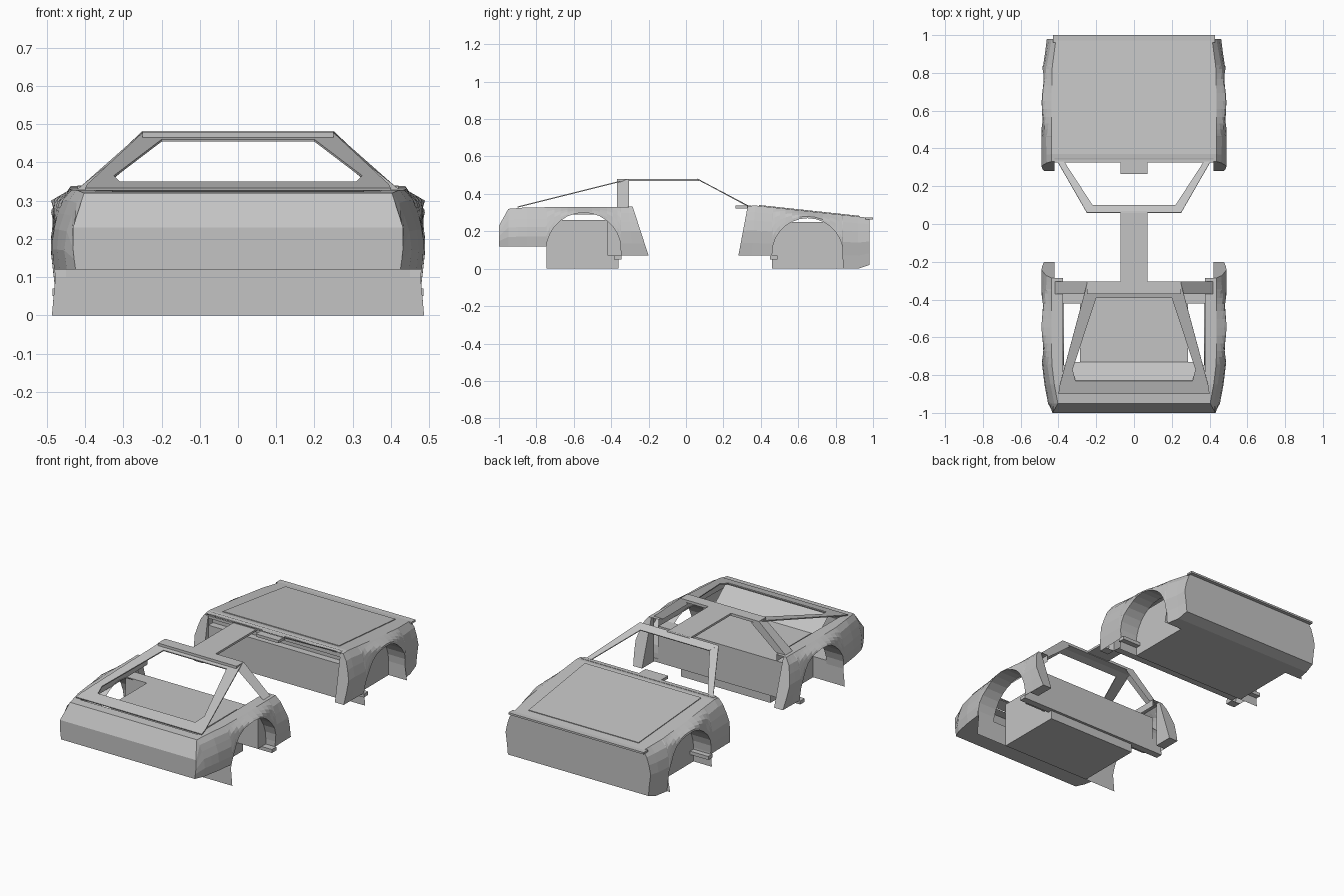
import bpy, bmesh, math

if "Cube" in bpy.data.objects:
    bpy.data.objects.remove(bpy.data.objects["Cube"])

paint = bpy.data.materials.new("body_grey")
paint.diffuse_color = (0.55, 0.55, 0.55, 1)
paint.use_nodes = True
paint.node_tree.nodes["Principled BSDF"].inputs["Base Color"].default_value = paint.diffuse_color


def make(name, faces, mirror=False, thick=0):
    """Object from a list of faces, each a list of points."""
    bm = bmesh.new()
    for f in faces:
        for s in ((1, -1) if mirror else (1,)):
            bm.faces.new([bm.verts.new((p[0] * s, p[1], p[2])) for p in f])
    bmesh.ops.remove_doubles(bm, verts=bm.verts, dist=0.0005)
    bmesh.ops.recalc_face_normals(bm, faces=bm.faces)
    me = bpy.data.meshes.new(name)
    bm.to_mesh(me)
    bm.free()
    me.materials.append(paint)
    ob = bpy.data.objects.new(name, me)
    bpy.context.collection.objects.link(ob)
    if thick:
        m = ob.modifiers.new("thickness", 'SOLIDIFY')
        m.thickness = thick
        m.offset = 0
    return ob


def strips(a, b):
    """Quads between two point rows."""
    return [[a[i], a[i + 1], b[i + 1], b[i]] for i in range(len(a) - 1)]


def sweep(name, prof, hw):
    """A (y, z) profile swept across the car."""
    return make(name, strips([(-hw, y, z) for y, z in prof], [(hw, y, z) for y, z in prof]))


def box(name, x0, x1, y0, y1, z0, z1, mirror=False):
    c = [(x, y, z) for x in (x0, x1) for y in (y0, y1) for z in (z0, z1)]
    idx = [(0, 1, 3, 2), (4, 5, 7, 6), (0, 1, 5, 4), (2, 3, 7, 6), (0, 2, 6, 4), (1, 3, 7, 5)]
    return make(name, [[c[i] for i in f] for f in idx], mirror)


def lerp(t, pts):
    for (a, u), (b, v) in zip(pts, pts[1:]):
        if t <= b:
            return u + (v - u) * max(0, (t - a) / (b - a))
    return pts[-1][1]


# Side shape: half width along the car, shoulder height, tuck-in towards top and sill
WIDTH = [(-1, .432), (-.95, .455), (-.85, .474), (-.74, .487), (-.55, .49),
         (.6, .49), (.83, .485), (.98, .465), (1, .46)]
SHOULDER = [(-1, .23), (-.95, .32), (-.85, .328), (.33, .335), (.35, .34), (1, .27)]


def side_x(y, z, yc):
    d = lerp(y, SHOULDER) - z
    b = math.exp(-((y - yc) / .15) ** 2)
    tuck = lerp(d, [(0, .052), (.03, .03 * (1 - b)), (.12, 0)])
    k = lerp(y, [(-1, 0), (-.95, 1)])
    low = lerp(z, [(0, .02), (.07, .014), (.17, 0)]) * (1 - b)
    return lerp(y, WIDTH) - tuck * k - low


def columns(ends, yc):
    """Columns of points from (bottom y, z, top y) up to the shoulder."""
    out = []
    for y0, z0, y1 in ends:
        z1 = lerp(y1, SHOULDER)
        col = []
        for t in (0, .25, .5, .7, .87, 1):
            y, z = y0 + (y1 - y0) * t, z0 + (z1 - z0) * t
            col.append((side_x(y, z, yc), y, z))
        out.append(col)
    return out


def arch(yc, zc, r, n=14):
    return [(yc - r * math.cos(math.pi * i / n), zc + r * math.sin(math.pi * i / n))
            for i in range(1, n)]


def panel(name, cols):
    return make(name, [q for a, b in zip(cols, cols[1:]) for q in strips(a, b)], True)


def liner(name, pts, yc):
    outer = [(side_x(y, z, yc) if z > .06 else .487, y, z) for y, z in pts]
    return make(name, strips(outer, [(.37, y, z) for y, z in pts]), True)


def jamb(name, col, yb):
    """Door jamb turned in from the panel edge."""
    inn = [(.42, p[1], p[2]) for p in col]
    back = [(.42, yb, p[2]) for p in col]
    low = [col[0], inn[0], back[0], (col[0][0], yb, col[0][2])]
    return make(name, strips(col, inn) + strips(inn, back) + [low], True)


def across(p):
    return (-p[0], p[1], p[2])


# ---------- rear section ----------
RA = arch(-.547, .1, .2)
rear = columns([(-1, .12, -1), (-.95, .12, -.95), (-.9, .12, -.9), (-.85, .12, -.85), (-.747, .12, -.747)]
               + [(y, z, y) for y, z in RA]
               + [(-.347, .07, -.347), (-.28, .07, -.31), (-.2, .07, -.285)], -.547)
panel("rear_quarter_panels", rear)
liner("rear_wheel_arches", [(-.747, 0), (-.747, .1)] + RA + [(-.347, .1), (-.347, .07)], -.547)
jamb("rear_door_jambs", rear[-1], -.31)

# Tail face, rear deck edge and bumper underside
tail = strips(rear[0], [across(p) for p in rear[0]])
top = [c[-1] for c in rear[:3]]
low = [c[0] for c in rear[:5]]
tail += strips(top, [across(p) for p in top]) + strips(low, [across(p) for p in low])
make("tail", tail)
sweep("rear_valance", [(-.747, .12), (-.747, 0)], .45)

# Shoulder rails beside the rear window
rail = [c[-1] for c in rear[2:]]
make("rear_shoulder_rails", strips(rail, [(min(p[0] - .04, .375), p[1], p[2]) for p in rail])
     + strips([(min(p[0] - .04, .375), p[1], p[2]) for p in rail],
              [(min(p[0] - .04, .375), p[1], p[2] - .04) for p in rail]), True)

# Sloping rear window frame with buttresses


def slope(x, y):
    return (x, y, .33 + (y + .9) / .58 * .145)


outer = [slope(0, -.32), slope(.25, -.32), slope(.395, -.86), slope(.40, -.9), slope(0, -.9)]
inner = [slope(0, -.39), slope(.2, -.39), slope(.325, -.77), slope(.31, -.83), slope(0, -.83)]
make("rear_window_frame", strips(outer, inner), True, .006)

# Hoop pillars behind the doors, and the roof
make("hoop_pillars", [[(.25, -.305, .48), (.25, -.37, .465), (.42, -.37, .33), (.42, -.305, .33)],
                      [(.25, -.305, .48), (.42, -.305, .33), (.36, -.305, .33), (.2, -.305, .46)]], True)
box("roof_rear_bar", -.25, .25, -.37, -.305, .465, .48)
box("roof_centre_bar", -.072, .072, -.31, .07, .468, .48)

# Engine compartment between the wheels, with bulkhead towards the cabin
box("engine_box", -.285, .285, -.747, -.36, 0, .26)
box("rear_bulkhead", -.42, .42, -.42, -.345, .07, .26)
sweep("rear_parcel_slope", [(-.73, .26), (-.83, .342)], .33)
box("rear_cross_strip", -.485, .485, -.385, -.345, .05, .07)

# ---------- front section ----------
FA = arch(.65, .08, .19)
front = columns([(.28, .07, .33), (.35, .07, .37), (.46, .07, .46)]
                + [(y, z, y) for y, z in FA]
                + [(.84, 0, .84), (.92, 0, .92), (.98, .02, .98)], .65)
panel("front_wings", front)
liner("front_wheel_arches", [(.46, 0), (.46, .08)] + FA + [(.84, .08), (.84, 0)], .65)
jamb("front_door_jambs", front[0], .33)

# Hood, nose and nose underside
top = [c[-1] for c in front]
nose = strips(top, [across(p) for p in top])
nose += strips(front[-1], [across(p) for p in front[-1]])
low = [c[0] for c in front[-3:]]
make("hood_and_nose", nose + strips(low, [across(p) for p in low]))
box("hood_front_lip", -.43, .43, .96, 1, .262, .273)


def hood(x, y):
    return (x, y, lerp(y, SHOULDER) + .003)


make("hood_panel", [[hood(-.37, .39), hood(.37, .39), hood(.35, .93), hood(-.35, .93)]], thick=.004)

# Firewall with air slot, floor and wheel well walls
sweep("firewall", [(.46, 0), (.46, .07), (.33, .07), (.33, .27), (.37, .27), (.37, .31),
                   (.33, .31), (.33, .335), (.35, .34)], .42)
box("front_floor_box", -.37, .37, .46, .84, 0, .25)
box("front_cross_strip", -.485, .485, .45, .49, .05, .07)
box("dash_pod", -.072, .072, .265, .34, .322, .338)

# Windshield frame: header, pillars and cowl strip
make("windshield_frame", [
    [(-.25, .06, .48), (.25, .06, .48), (.22, .10, .458), (-.22, .10, .458)]], thick=.006)
make("windshield_pillars", [
    [(.25, .06, .48), (.405, .33, .335), (.37, .33, .337), (.22, .10, .458)]], True, .005)
box("cowl_strip", -.42, .42, .325, .35, .325, .338)
